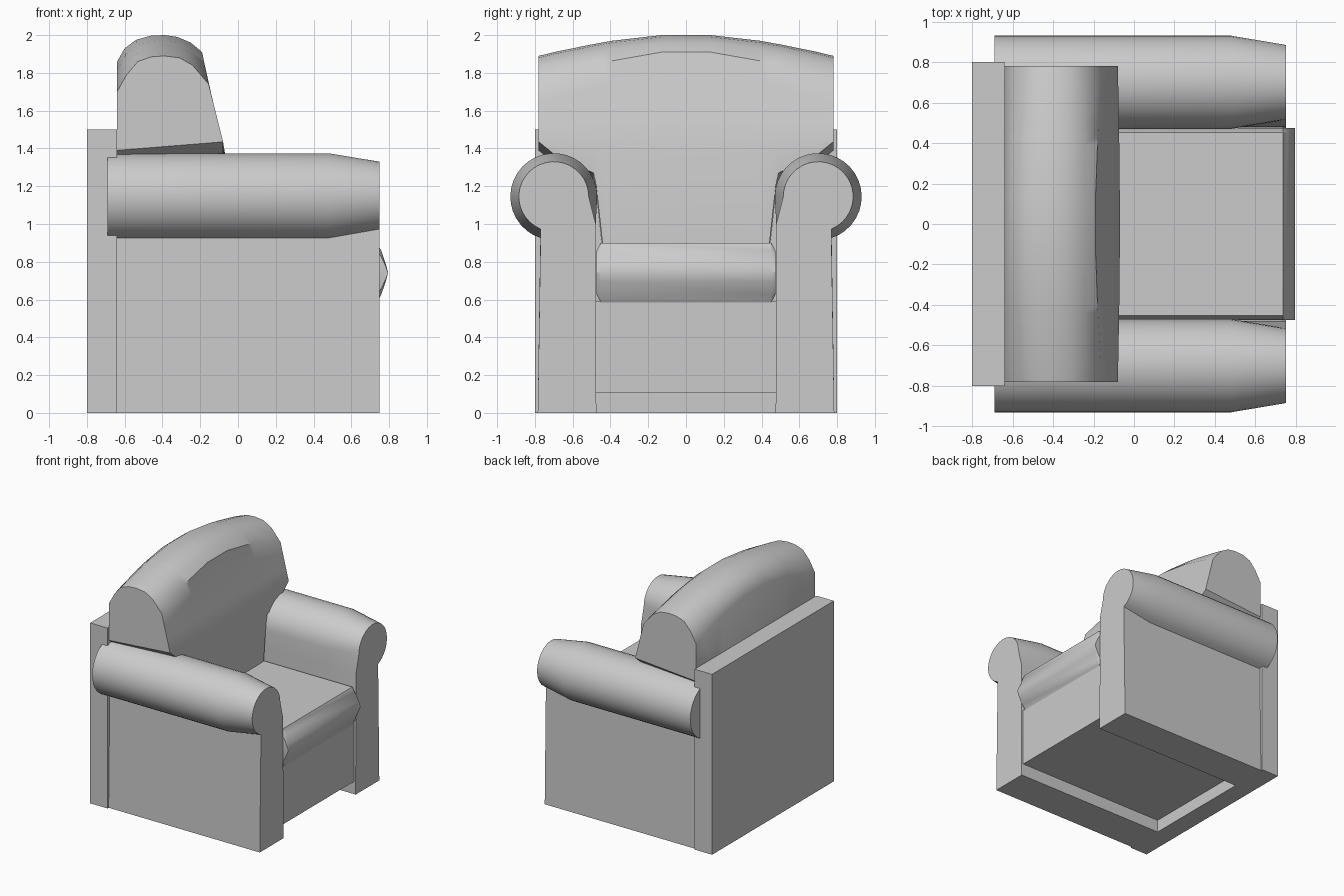
import bpy, bmesh, math

if "Cube" in bpy.data.objects:
    bpy.data.objects.remove(bpy.data.objects["Cube"])


def finish(name, bm, angle=None):
    bmesh.ops.remove_doubles(bm, verts=bm.verts, dist=1e-4)
    bmesh.ops.recalc_face_normals(bm, faces=bm.faces)
    mesh = bpy.data.meshes.new(name)
    bm.to_mesh(mesh)
    bm.free()
    obj = bpy.data.objects.new(name, mesh)
    bpy.context.collection.objects.link(obj)
    if angle:
        bpy.ops.object.select_all(action='DESELECT')
        obj.select_set(True)
        bpy.context.view_layer.objects.active = obj
        bpy.ops.object.shade_smooth_by_angle(angle=math.radians(angle))
    return obj


def box(name, x, y, z):
    bm = bmesh.new()
    bmesh.ops.create_cube(bm, size=1)
    for v in bm.verts:
        v.co = [(a + b) / 2 + c * (b - a) for c, (a, b) in zip(v.co, (x, y, z))]
    return finish(name, bm)


def loft(name, sections, angle):
    """Skin closed sections of equal point count and cap both ends."""
    bm = bmesh.new()
    rings = [[bm.verts.new(p) for p in s] for s in sections]
    n = len(rings[0])
    for a, b in zip(rings, rings[1:]):
        for i in range(n):
            j = (i + 1) % n
            bm.faces.new((a[i], a[j], b[j], b[i]))
    bm.faces.new(rings[0])
    bm.faces.new(rings[-1])
    return finish(name, bm, angle)


# Rear panel and seat base
box("back_panel", (-0.80, -0.64), (-0.80, 0.80), (0, 1.5))
box("seat_base", (-0.66, 0.735), (-0.48, 0.48), (0.105, 0.59))


# Rolled arms, roll narrowing toward the front
def arm_section(x, r, end, side):
    pts = [(0.785, 0), (0.475, 0), (0.478, 1.0)]
    for i in range(25):
        a = math.radians(180 + (end - 180) * i / 24)
        pts.append((0.70 + r * math.cos(a), 1.145 + r * math.sin(a)))
    return [(x, side * y, z) for y, z in pts]


for side, label in ((1, "left"), (-1, "right")):
    loft(label + "_arm", [arm_section(-0.69, 0.23, -72, side),
                          arm_section(0.48, 0.23, -72, side),
                          arm_section(0.75, 0.185, -68, side)], 30)

# Seat cushion with bulged front and narrowed sides
seat = [(-0.64, 0.585), (-0.64, 0.9), (0.735, 0.9), (0.758, 0.86), (0.782, 0.79),
        (0.795, 0.742), (0.782, 0.695), (0.758, 0.625), (0.735, 0.585)]
loft("seat_cushion",
     [[(x, y, 0.742 + (z - 0.742) * s) for x, z in seat]
      for y, s in ((-0.475, 0.72), (-0.452, 1), (0.452, 1), (0.475, 0.72))], 35)

# Back cushion: middle and end profiles blended across the width
mid = [(-0.64, 1.86), (-0.60, 1.93), (-0.54, 1.975), (-0.46, 1.997), (-0.39, 2.0),
       (-0.32, 1.99), (-0.25, 1.96), (-0.19, 1.91), (-0.165, 1.78), (-0.11, 1.56),
       (-0.07, 1.38)]
end = [(-0.64, 1.70), (-0.59, 1.79), (-0.53, 1.86), (-0.46, 1.885), (-0.39, 1.89),
       (-0.31, 1.88), (-0.24, 1.84), (-0.155, 1.74), (-0.13, 1.64), (-0.105, 1.54),
       (-0.08, 1.44)]
half = [(0.13, 0, 0.6), (0.39, 0.27, 0.6), (0.44, 0.35, 0.88), (0.475, 0.41, 1.2),
        (0.49, 0.43, 1.27), (0.70, 0.82, 1.37), (0.78, 1, 1.435)]
stations = [(-y, w, b) for y, w, b in reversed(half)] + half
sections = []
for y, w, bottom in stations:
    s = [(a[0] + (b[0] - a[0]) * w, y, a[1] + (b[1] - a[1]) * w) for a, b in zip(mid, end)]
    s += [(s[-1][0], y, bottom), (-0.64, y, bottom - 0.045)]
    sections.append(s)
loft("back_cushion", sections, 35)
